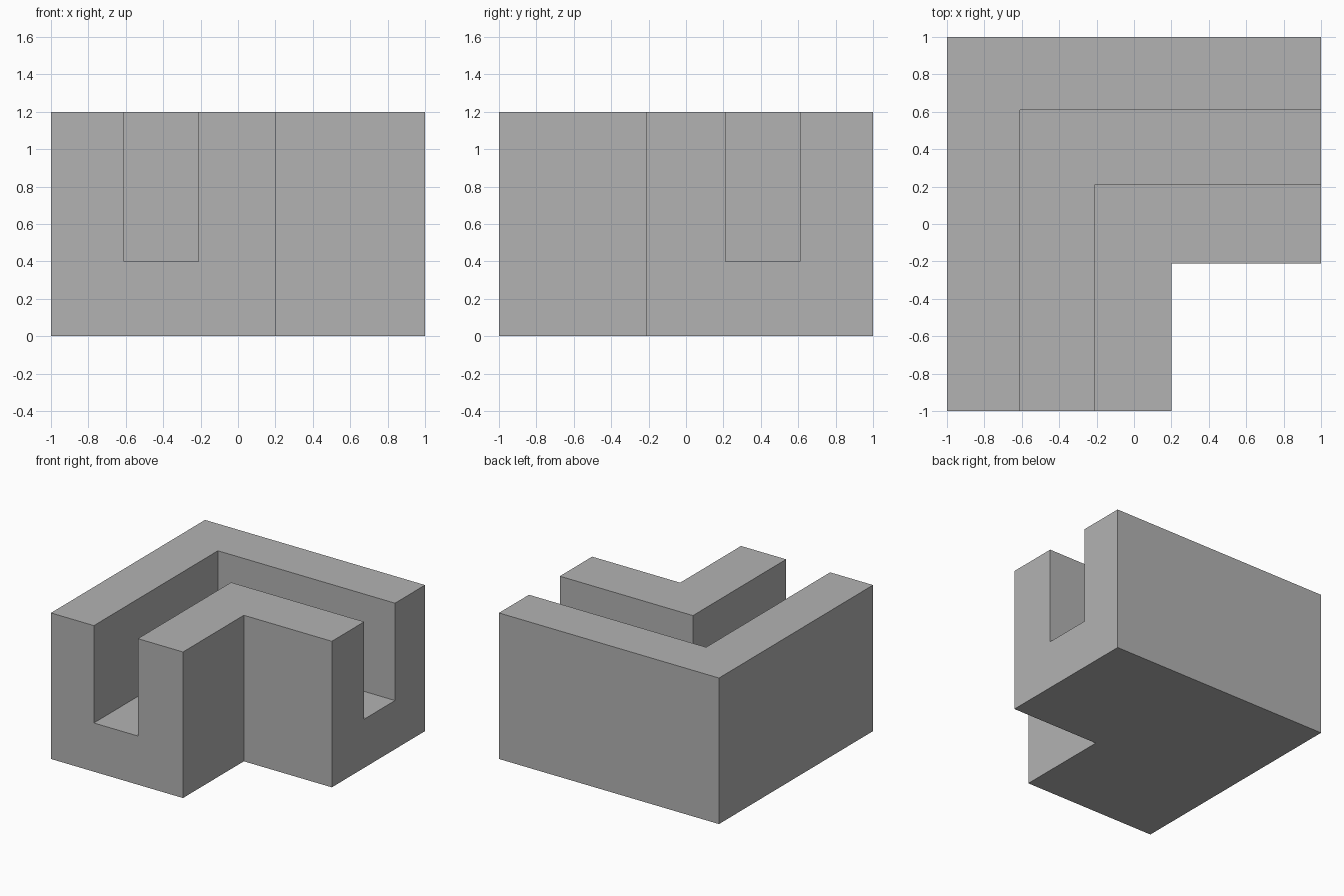
import bpy
import bmesh

cube = bpy.data.objects.get("Cube")
if cube:
    bpy.data.objects.remove(cube, do_unlink=True)

# Single grey material
grey = bpy.data.materials.new("plain grey")
grey.use_nodes = True
colour = (0.45, 0.45, 0.45, 1)
grey.diffuse_color = colour
grey.node_tree.nodes["Principled BSDF"].inputs["Base Color"].default_value = colour

# U-shaped channel section: corner x, corner y, height
height, floor = 1.2, 0.4
outer, groove_out, groove_in, inner = (-1, 1), (-0.61, 0.61), (-0.21, 0.21), (0.2, -0.21)
section = [(outer, 0), (outer, height), (groove_out, height), (groove_out, floor),
           (groove_in, floor), (groove_in, height), (inner, height), (inner, 0)]

# Sweep the section from the front end, round the mitred corner, to the left end
bm = bmesh.new()
front = [bm.verts.new((x, -1, z)) for (x, y), z in section]
corner = [bm.verts.new((x, y, z)) for (x, y), z in section]
left = [bm.verts.new((1, y, z)) for (x, y), z in section]
count = len(section)
for a, b in ((front, corner), (corner, left)):
    for i in range(count):
        j = (i + 1) % count
        bm.faces.new((a[i], a[j], b[j], b[i]))
bm.faces.new(front)
bm.faces.new(left[::-1])
bmesh.ops.recalc_face_normals(bm, faces=bm.faces)
# Merge the flat halves of the top, floor and base into single L-shaped faces
bmesh.ops.dissolve_limit(bm, angle_limit=0.01, verts=bm.verts, edges=bm.edges)

mesh = bpy.data.meshes.new("corner_channel")
bm.to_mesh(mesh)
bm.free()
mesh.materials.append(grey)
channel = bpy.data.objects.new("corner_channel", mesh)
bpy.context.collection.objects.link(channel)
